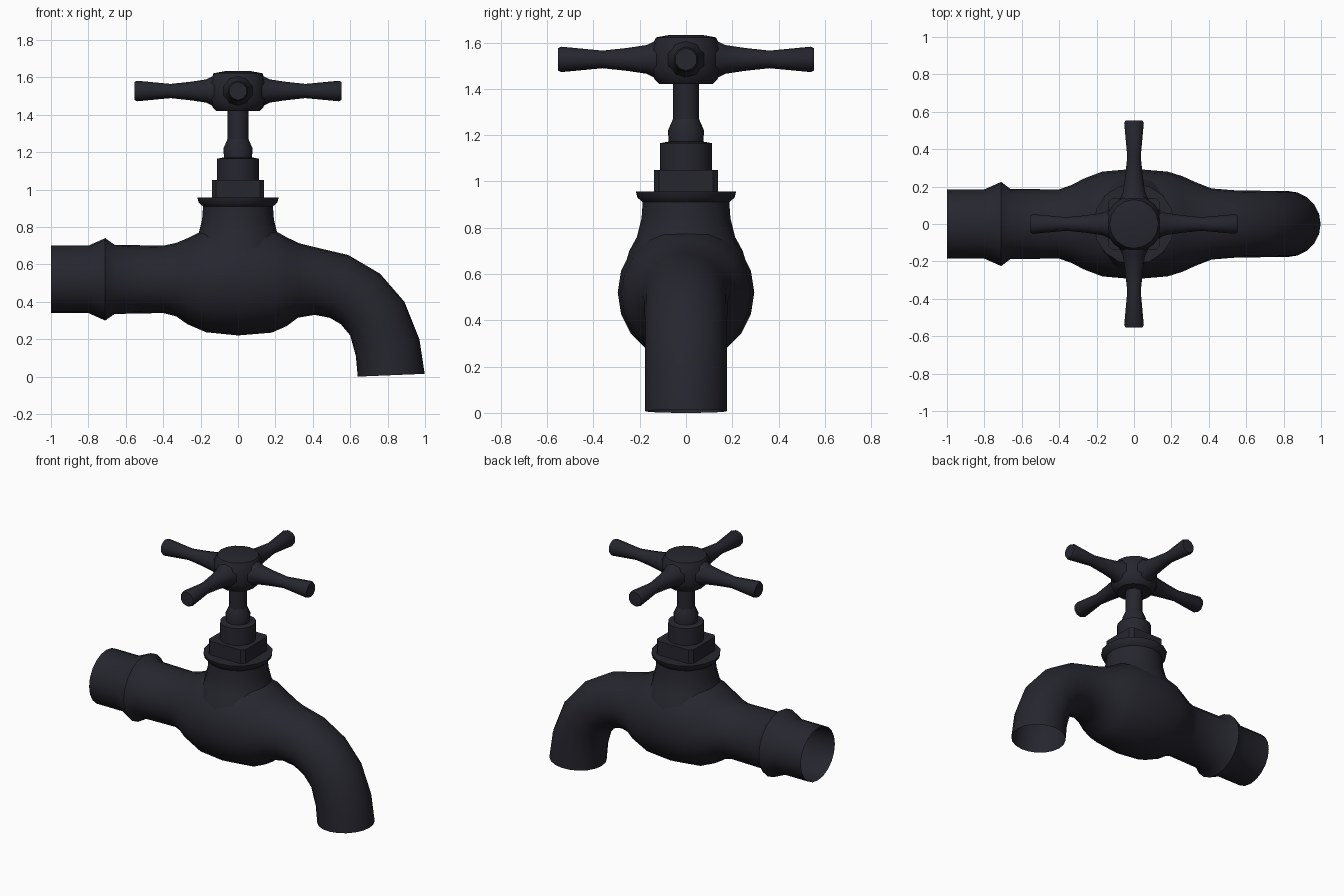
import bpy, bmesh, math
from mathutils import Vector, Matrix

if "Cube" in bpy.data.objects:
    bpy.data.objects.remove(bpy.data.objects["Cube"])

metal = bpy.data.materials.new("dark_metal")
metal.diffuse_color = (0.019, 0.019, 0.028, 1)
metal.use_nodes = True
metal.node_tree.nodes["Principled BSDF"].inputs["Base Color"].default_value = metal.diffuse_color


def finish(name, bm, angle=40):
    bmesh.ops.recalc_face_normals(bm, faces=bm.faces)
    me = bpy.data.meshes.new(name)
    bm.to_mesh(me)
    bm.free()
    ob = bpy.data.objects.new(name, me)
    bpy.context.collection.objects.link(ob)
    me.materials.append(metal)
    bpy.ops.object.select_all(action='DESELECT')
    ob.select_set(True)
    bpy.context.view_layer.objects.active = ob
    bpy.ops.object.shade_smooth_by_angle(angle=math.radians(angle))
    return ob


def skin(bm, rings, caps=(False, False)):
    """Bridge rings of points into a tube."""
    vs = [[bm.verts.new(p) for p in r] for r in rings]
    n = len(vs[0])
    for a, b in zip(vs, vs[1:]):
        for i in range(n):
            j = (i + 1) % n
            bm.faces.new((a[i], a[j], b[j], b[i]))
    if caps[0]:
        bm.faces.new(vs[0])
    if caps[1]:
        bm.faces.new(vs[-1])


def lathe_rings(profile, n, turn=0.0):
    return [[Vector((r * math.cos(turn + 2 * math.pi * i / n),
                     r * math.sin(turn + 2 * math.pi * i / n), z))
             for i in range(n)] for r, z in profile]


def lathe(name, profile, n, turn=0.0, caps=(True, True)):
    bm = bmesh.new()
    skin(bm, lathe_rings(profile, n, turn), caps)
    return finish(name, bm)


# Body: open tube given by top point, bottom point and half width
stations = [
    (-1.0, .70, -1.0, .34, .185), (-.80, .70, -.80, .34, .185),
    (-.71, .74, -.71, .30, .225), (-.66, .705, -.66, .335, .187),
    (-.40, .70, -.40, .34, .185), (-.33, .715, -.33, .322, .21),
    (-.27, .74, -.27, .28, .242), (-.17, .79, -.17, .237, .28),
    (0, .82, 0, .22, .295), (.18, .79, .18, .235, .28),
    (.26, .745, .26, .27, .255), (.33, .712, .32, .315, .225),
    (.42, .69, .41, .33, .19), (.59, .65, .49, .315, .18),
    (.76, .55, .55, .28, .178), (.89, .40, .60, .22, .177),
    (.97, .20, .63, .11, .177), (.998, .015, .64, 0, .177),
]
rings = []
for tx, tz, bx, bz, w in stations:
    top, bot = Vector((tx, 0, tz)), Vector((bx, 0, bz))
    mid, half = (top + bot) / 2, (top - bot) / 2
    rings.append([mid + half * math.cos(a) + Vector((0, w * math.sin(a), 0))
                  for a in (2 * math.pi * i / 20 for i in range(20))])
bm = bmesh.new()
skin(bm, rings)
finish("body_and_spout", bm)

# Neck with flared lip
lathe("neck", [(.275, .60), (.245, .70), (.212, .76), (.192, .84), (.187, .91),
               (.21, .93), (.217, .957)], 16, caps=(False, True))

# Square nut with clipped corners
bm = bmesh.new()
bmesh.ops.create_cube(bm, size=1, matrix=Matrix.Translation((0, 0, 1.0))
                      @ Matrix.Diagonal((.278, .278, .1, 1)))
upright = [e for e in bm.edges if abs(e.verts[0].co.z - e.verts[1].co.z) > .05]
bmesh.ops.bevel(bm, geom=upright, offset=.022, segments=1, affect='EDGES')
finish("square_nut", bm, 30)

# Gland and stem
lathe("gland", [(.112, 1.04), (.112, 1.165), (.075, 1.172), (.078, 1.22),
                (.056, 1.27)], 16)
lathe("stem", [(.056, 1.25), (.056, 1.45)], 12)

# Handle hub
lathe("handle_hub", [(.115, 1.42), (.135, 1.44), (.153, 1.48), (.153, 1.57),
                     (.13, 1.622), (.07, 1.633)], 16)

# Four flared handle arms
arm = [(.09, .08), (.082, .13), (.062, .17), (.05, .25), (.038, .36),
       (.055, .54), (.048, .553)]
for k in range(4):
    bm = bmesh.new()
    skin(bm, lathe_rings(arm, 10), (True, True))
    bm.transform(Matrix.Translation((0, 0, 1.527))
                 @ Matrix.Rotation(k * math.pi / 2, 4, 'Z')
                 @ Matrix.Rotation(math.pi / 2, 4, 'Y'))
    finish(f"handle_arm_{k + 1}", bm)
